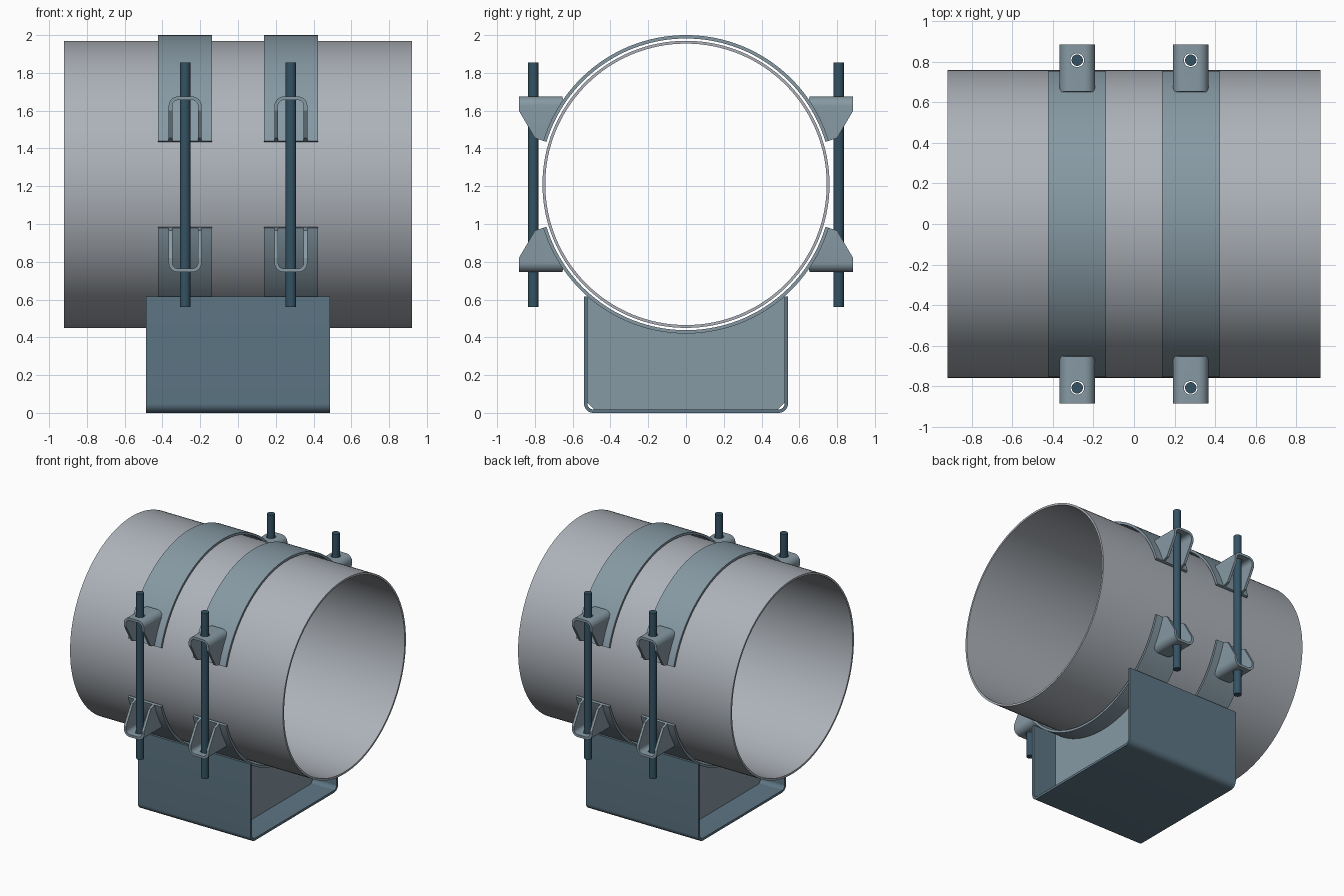
import bpy, bmesh
from math import sin, cos, asin, acos, pi, radians
from mathutils import Matrix

if "Cube" in bpy.data.objects:
    bpy.data.objects.remove(bpy.data.objects["Cube"])

CZ = 1.21            # height of the pipe axis
STRAP_X = 0.28       # strap centres
R_STRAP = 0.79


def material(name, rgb):
    m = bpy.data.materials.new(name)
    m.diffuse_color = (*rgb, 1)
    m.use_nodes = True
    m.node_tree.nodes["Principled BSDF"].inputs["Base Color"].default_value = m.diffuse_color
    return m


PIPE = material("pipe_grey", (0.42, 0.45, 0.49))
STEEL = material("strap_steel", (0.24, 0.32, 0.37))
BLUE = material("channel_blue", (0.11, 0.18, 0.23))
DARK = material("rod_dark", (0.035, 0.085, 0.125))


def finish(name, bm, mat):
    bmesh.ops.recalc_face_normals(bm, faces=bm.faces)
    me = bpy.data.meshes.new(name)
    bm.to_mesh(me)
    bm.free()
    me.shade_smooth()
    me.set_sharp_from_angle(angle=radians(30))
    ob = bpy.data.objects.new(name, me)
    bpy.context.collection.objects.link(ob)
    if mat:
        me.materials.append(mat)
    return ob


def prism(name, pts, axis, a, b, mat=None):
    """Extrude a 2D outline: (y, z) along x, or (x, z) along y."""
    place = (lambda p, t: (t, p[0], p[1])) if axis == 'x' else (lambda p, t: (p[0], t, p[1]))
    bm = bmesh.new()
    lo = [bm.verts.new(place(p, a)) for p in pts]
    hi = [bm.verts.new(place(p, b)) for p in pts]
    bm.faces.new(lo)
    bm.faces.new(hi)
    n = len(pts)
    for i in range(n):
        j = (i + 1) % n
        bm.faces.new((lo[i], lo[j], hi[j], hi[i]))
    return finish(name, bm, mat)


def arc(cy, cz, r, a0, a1, n):
    return [(cy + r * cos(a0 + (a1 - a0) * i / n), cz + r * sin(a0 + (a1 - a0) * i / n))
            for i in range(n + 1)]


def u_profile(cx, half, bottom, top, r, t):
    """Rounded channel section, open upwards."""
    def side(h, b, rad):
        return ([(cx - h, top)] + arc(cx - h + rad, b + rad, rad, pi, 1.5 * pi, 8)
                + arc(cx + h - rad, b + rad, rad, 1.5 * pi, 2 * pi, 8) + [(cx + h, top)])
    return side(half, bottom, r) + side(half - t, bottom + t, r - t)[::-1]


def band(name, r_in, r_out, a0, a1, x0, x1, n, mat):
    """Curved strip around the pipe axis; a full turn makes a tube."""
    closed = a1 - a0 > 2 * pi - 1e-4
    bm = bmesh.new()
    rows = []
    for i in range(n if closed else n + 1):
        a = a0 + (a1 - a0) * i / n
        rows.append([bm.verts.new((x, r * cos(a), CZ + r * sin(a)))
                     for x, r in ((x0, r_in), (x1, r_in), (x1, r_out), (x0, r_out))])
    for i in range(n):
        p, q = rows[i], rows[(i + 1) % len(rows)]
        for k in range(4):
            l = (k + 1) % 4
            bm.faces.new((p[k], p[l], q[l], q[k]))
    if not closed:
        bm.faces.new(rows[0])
        bm.faces.new(rows[-1])
    return finish(name, bm, mat)


def cylinder(name, r, x, y, z0, z1, mat=None):
    bm = bmesh.new()
    bmesh.ops.create_cone(bm, cap_ends=True, segments=32, radius1=r, radius2=r, depth=z1 - z0,
                          matrix=Matrix.Translation((x, y, (z0 + z1) / 2)))
    return finish(name, bm, mat)


def cut(ob, tool, op):
    tool.hide_render = True
    mod = ob.modifiers.new("cut", 'BOOLEAN')
    mod.operation, mod.object, mod.solver = op, tool, 'EXACT'
    bpy.context.view_layer.objects.active = ob
    bpy.ops.object.modifier_apply(modifier=mod.name)
    bpy.data.objects.remove(tool)


# Pipe
band("pipe", 0.745, 0.76, 0, 2 * pi, -0.92, 0.92, 128, PIPE)

# Base channel with two saddle plates under the straps
prism("base_channel", u_profile(0, 0.54, 0, 0.615, 0.05, 0.018), 'x', -0.488, 0.488, BLUE)
end = acos(0.522 / R_STRAP)
saddle = [(-0.522, 0.055), (-0.485, 0.018), (0.485, 0.018), (0.522, 0.055)]
saddle += arc(0, CZ, R_STRAP, -end, end - pi, 48)
for s in (-1, 1):
    prism("saddle_plate", saddle, 'x', s * STRAP_X - 0.01, s * STRAP_X + 0.01, STEEL)

# Master lug: folded channel trimmed to its side outline, with a rod hole
gap = asin(0.23 / R_STRAP)
lug = prism("clamp_lug", u_profile(0, 0.087, 0.745, 1.1, 0.05, 0.019), 'y', 0.55, 0.95, STEEL)
outline = [(0.655, 0.70), (0.885, 0.70), (0.885, 0.82), (0.80, 0.965)]
outline += arc(0, CZ, R_STRAP - 0.004, -gap, -acos(0.655 / R_STRAP), 12)
cut(lug, prism("side_outline", outline, 'x', -0.2, 0.2), 'INTERSECT')
cut(lug, cylinder("hole_cutter", 0.034, 0, 0.808, 0.65, 0.85), 'DIFFERENCE')
lug.data.shade_smooth()
lug.data.set_sharp_from_angle(angle=radians(30))

# Straps, rods and mirrored lugs
for s in (-1, 1):
    x = s * STRAP_X
    band("upper_strap", 0.772, R_STRAP, gap, pi - gap, x - 0.143, x + 0.143, 64, STEEL)
    band("lower_strap", 0.772, R_STRAP, pi + gap, 2 * pi - gap, x - 0.143, x + 0.143, 64, STEEL)
    for sy in (-1, 1):
        cylinder("clamp_rod", 0.028, x, sy * 0.808, 0.56, 1.855, DARK)
        for sz in (-1, 1):
            me = lug.data.copy()
            me.transform(Matrix.Translation((x, 0, CZ)) @ Matrix.Diagonal((1, sy, sz, 1))
                         @ Matrix.Translation((0, 0, -CZ)))
            if sy * sz < 0:
                me.flip_normals()
            level = "lower" if sz > 0 else "upper"
            bpy.context.collection.objects.link(bpy.data.objects.new(level + "_lug", me))
bpy.data.objects.remove(lug)
